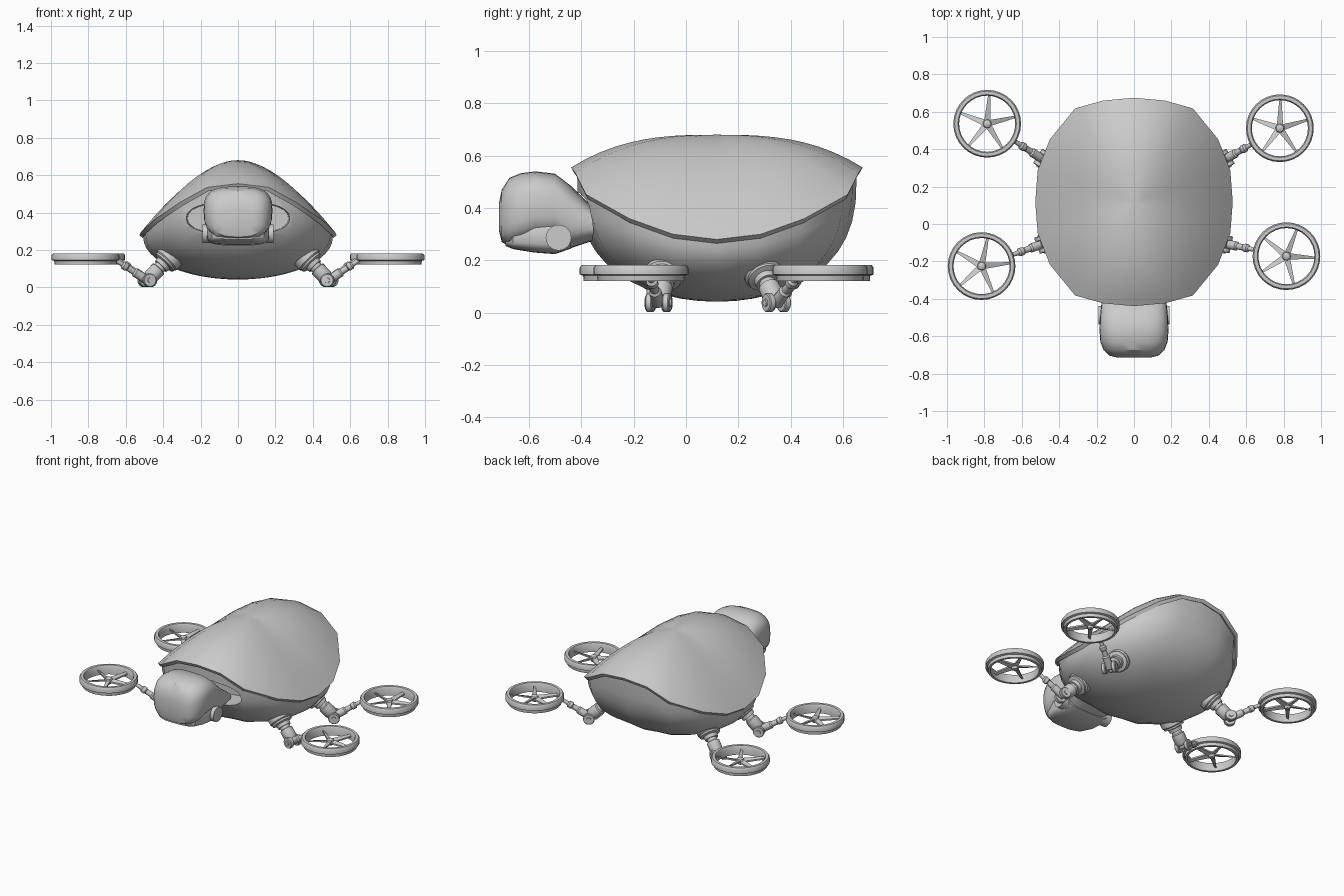
import bpy, bmesh
from math import sin, cos, pi, copysign
from mathutils import Vector

if "Cube" in bpy.data.objects:
    bpy.data.objects.remove(bpy.data.objects["Cube"])


def make(name, verts, faces, angle=35):
    me = bpy.data.meshes.new(name)
    me.from_pydata([tuple(v) for v in verts], [], faces)
    bm = bmesh.new()
    bm.from_mesh(me)
    bmesh.ops.recalc_face_normals(bm, faces=bm.faces)
    bm.to_mesh(me)
    bm.free()
    ob = bpy.data.objects.new(name, me)
    bpy.context.collection.objects.link(ob)
    smooth(ob, angle)
    return ob


def smooth(ob, angle=35):
    bpy.ops.object.select_all(action='DESELECT')
    ob.select_set(True)
    bpy.context.view_layer.objects.active = ob
    bpy.ops.object.shade_smooth_by_angle(angle=angle * pi / 180)


def apply(ob, mod):
    bpy.context.view_layer.objects.active = ob
    bpy.ops.object.modifier_apply(modifier=mod.name)


def bridge(count, n, closed=False):
    """Quads joining successive rings of n points."""
    return [(i * n + j, i * n + (j + 1) % n,
             (i + 1) % count * n + (j + 1) % n, (i + 1) % count * n + j)
            for i in range(count if closed else count - 1) for j in range(n)]


def tube(name, a, b, profile, n=20):
    """Lathed part along a-b; profile is (distance fraction, radius)."""
    a, b = Vector(a), Vector(b)
    q = (b - a).to_track_quat('Z', 'Y')
    vs = [a.lerp(b, t) + q @ Vector((r * cos(2 * pi * j / n), r * sin(2 * pi * j / n), 0))
          for t, r in profile for j in range(n)]
    m = len(profile)
    fs = bridge(m, n) + [tuple(range(n)), tuple(range((m - 1) * n, m * n))]
    return make(name, vs, fs)


def loft(name, stations, power, n=28):
    """Rounded sections along y; station is (y, half width, bottom, top)."""
    vs = []
    for y, w, lo, hi in stations:
        for j in range(n):
            c, s = cos(2 * pi * j / n), sin(2 * pi * j / n)
            vs.append((w * copysign(abs(c) ** (2 / power), c), y,
                       (lo + hi) / 2 + (hi - lo) / 2 * copysign(abs(s) ** (2 / power), s)))
    m = len(stations)
    return make(name, vs, bridge(m, n) + [tuple(range(n)), tuple(range((m - 1) * n, m * n))])


# Rim outline shared by shell and hull: one quarter, mirrored to 20 points
CY = 0.118
Q = [(0, .557, .555), (.165, .542, .535), (.315, .5, .452), (.45, .335, .36),
     (.515, .168, .3), (.528, 0, .28)]
rim = Q + [(x, -y, z) for x, y, z in Q[-2::-1]]
rim += [(-x, y, z) for x, y, z in rim[-2:0:-1]]
N = len(rim)


def dome(name, fractions, height, centre_z, cap_z=None):
    vs = [(x * s, CY + y * s, height(x, y, z, s)) for s in fractions for x, y, z in rim]
    m = len(fractions)
    vs.append((0, CY, centre_z))
    fs = bridge(m, N) + [((m - 1) * N + j, (m - 1) * N + (j + 1) % N, m * N) for j in range(N)]
    if cap_z:
        vs.append((0, CY, cap_z))
        fs += [((j + 1) % N, j, m * N + 1) for j in range(N)]
    return make(name, vs, fs)


# Upper shell with soft centre ridge
def shell_z(x, y, z, s):
    w = abs(x) / .528
    return .68 - (.68 - z) * s ** (2.8 - 1.15 * w)


shell = dome("upper_shell", [1, .9, .8, .7, .6, .5, .4, .3, .2, .1], shell_z, .68)
if shell.data.polygons[0].normal.z < 0:
    shell.data.flip_normals()
mod = shell.modifiers.new("thickness", 'SOLIDIFY')
mod.thickness, mod.offset = .024, -1
apply(shell, mod)
smooth(shell)


# Belly hull
def hull_z(x, y, z, s):
    s = s / .96
    w = abs(x) / .528
    return .042 + (z - .055) * (1 - max(0, 1 - s * s) ** (.35 + .15 * w))


hull = dome("belly_hull", [.96 * sin(pi / 2 * k / 12) for k in range(12, 0, -1)],
            hull_z, .042, .45)

# Neck opening cut into the hull front
cutter = loft("neck_cutter", [(-.7, .29, .275, .465), (-.2, .27, .285, .455)], 2.4)
cutter.hide_render = True
mod = hull.modifiers.new("neck_opening", 'BOOLEAN')
mod.operation, mod.object = 'DIFFERENCE', cutter
apply(hull, mod)
bpy.data.objects.remove(cutter)
smooth(hull)

# Head: helmet, lower jaw and hinge barrel
loft("head", [(-.714, .09, .31, .42), (-.704, .13, .27, .47), (-.675, .162, .255, .515),
              (-.63, .18, .265, .533), (-.576, .184, .28, .54), (-.5, .182, .29, .531),
              (-.44, .176, .247, .485), (-.37, .168, .27, .415), (-.3, .16, .292, .36)], 3)
loft("lower_jaw", [(-.69, .09, .255, .31), (-.66, .14, .243, .34), (-.58, .165, .23, .36),
                   (-.5, .168, .224, .36), (-.44, .16, .245, .36)], 4)
tube("jaw_hinge", (-.19, -.487, .287), (.19, -.487, .287), [(0, .049), (1, .049)], 24)

# Guard ring cross-section (radius, height): wide top band, inset lower band
RING = [(.15, .122), (.166, .122), (.168, .142), (.181, .146), (.181, .172),
        (.174, .182), (.156, .182), (.15, .172)]


def rotor(tag, c, turn):
    n = 32
    vs = [(c.x + r * cos(2 * pi * i / n), c.y + r * sin(2 * pi * i / n), z)
          for i in range(n) for r, z in RING]
    make(tag + "_rotor_ring", vs, bridge(n, len(RING), True))
    tube(tag + "_rotor_hub", (c.x, c.y, .13), (c.x, c.y, .172),
         [(0, .016), (.6, .024), (.85, .02), (1, .008)], 14)
    # Five tapered spokes
    vs, fs = [], []
    for k in range(5):
        a = turn + 2 * pi * k / 5
        d, p = Vector((cos(a), sin(a), 0)), Vector((-sin(a), cos(a), 0))
        base = len(vs)
        for r, w in ((.01, .017), (.155, .006)):
            for sx, z in ((-1, .142), (1, .15), (1, .16), (-1, .152)):
                vs.append(Vector((c.x, c.y, z)) + d * r + p * w * sx)
        fs += [tuple(base + i for i in f) for f in bridge(2, 4) + [(0, 1, 2, 3), (4, 5, 6, 7)]]
    make(tag + "_rotor_spokes", vs, fs)


def limb(tag, shoulder, elbow, centre, turn):
    s, e, c = Vector(shoulder), Vector(elbow), Vector(centre)
    d = (e - s).normalized()
    # Stepped shoulder collar and upper arm
    tube(tag + "_shoulder", s - d * .05, s + d * .05,
         [(0, .074), (.55, .074), (.62, .066), (.72, .066), (.78, .045), (1, .042)], 24)
    tube(tag + "_upper_arm", s + d * .04, e - d * .01,
         [(0, .032), (.25, .032), (.3, .041), (.85, .041), (1, .03)])
    # Elbow fork: two cheeks on a pin
    out = Vector((c.x - e.x, c.y - e.y, 0)).normalized()
    side = Vector((-out.y, out.x, 0))
    for name, lo, hi, r in (("_elbow_cheek_a", -.046, -.02, .036), ("_elbow_cheek_b", .02, .046, .036),
                            ("_elbow_pin", -.052, .052, .016)):
        tube(tag + name, e + side * lo, e + side * hi, [(0, r * .9), (.15, r), (.85, r), (1, r * .9)])
    # Forearm reaching the guard ring
    tip = c - out * .165
    tube(tag + "_forearm", e, tip,
         [(0, .024), (.38, .024), (.42, .017), (.6, .017), (.63, .022), (.73, .022),
          (.77, .013), (1, .011)], 14)
    rotor(tag, c, turn)


# Four limbs, with slightly different rotor poses
for tag, sx, front, cx, cy, turn in (("front_right", 1, True, .815, -.172, 1.2),
                                     ("front_left", -1, True, -.815, -.225, .1),
                                     ("back_right", 1, False, .78, .512, 1.55),
                                     ("back_left", -1, False, -.785, .536, 1.5)):
    sy, ey = (-.08, -.105) if front else (.295, .345)
    limb(tag, (sx * .378, sy, .148), (sx * .485, ey, .038), (cx, cy, .15), turn)
